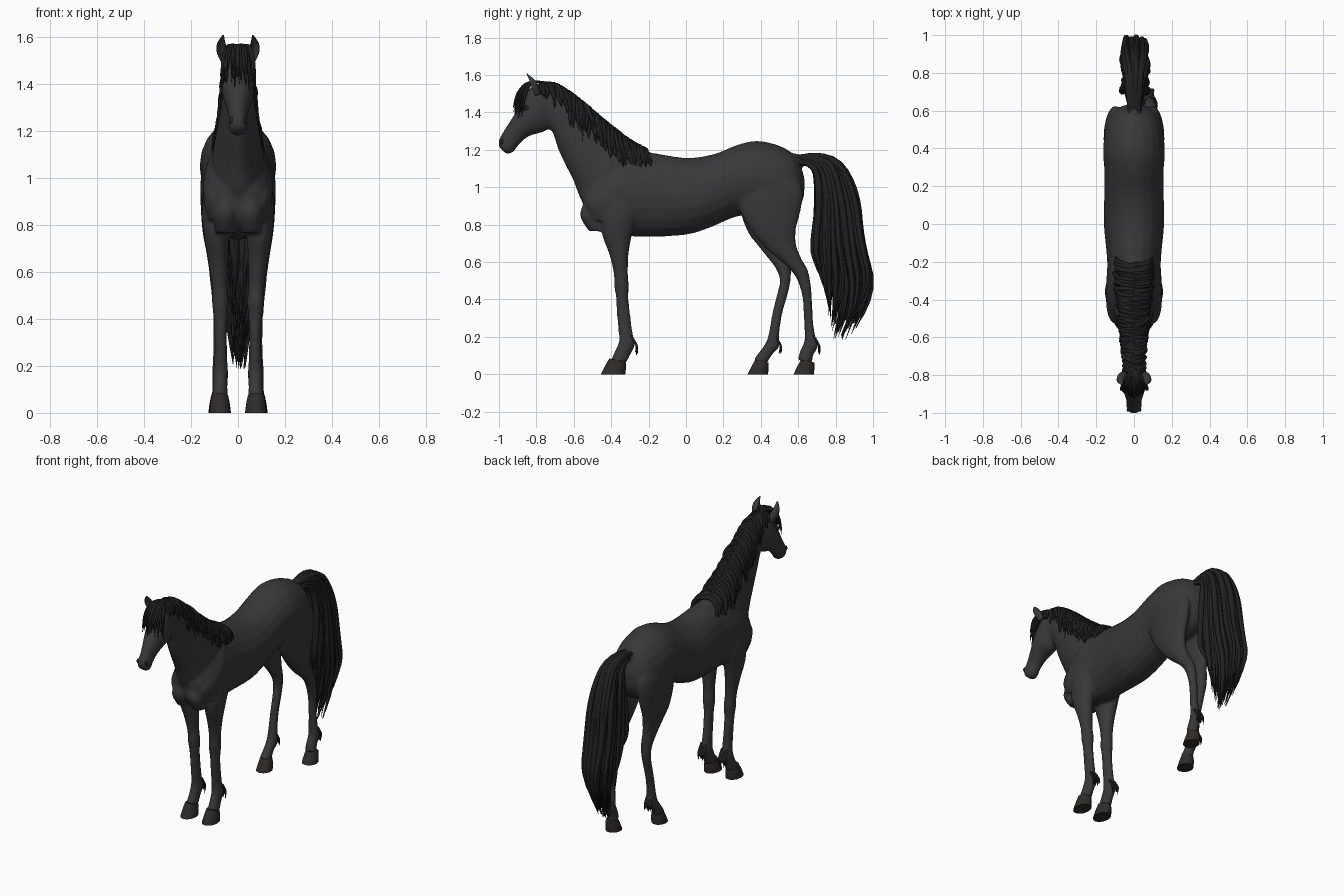
import bpy, bmesh, math, random
from mathutils import Vector

random.seed(4)


def material(name, rgb):
    m = bpy.data.materials.new(name)
    m.diffuse_color = (*rgb, 1)
    return m


COAT = material("coat", (0.04, 0.04, 0.042))
HAIR = material("hair", (0.015, 0.015, 0.016))
HORN = material("horn", (0.028, 0.025, 0.024))


def catmull(p, t):
    """Point on a smooth path through the tuples p, t from 0 to len(p)-1."""
    i = min(int(t), len(p) - 2)
    f = t - i
    a, b, c, d = p[max(i - 1, 0)], p[i], p[i + 1], p[min(i + 2, len(p) - 1)]
    return [0.5 * (2 * v + (w - u) * f + (2 * u - 5 * v + 4 * w - x) * f * f
                   + (3 * v - u - 3 * w + x) * f ** 3) for u, v, w, x in zip(a, b, c, d)]


def loft(bm, stations, side=1, sub=4, n=20, cup=False):
    """Closed skin; a station is (y, z) of one edge, (y, z) of the other, half width, x."""
    st = [s if len(s) == 6 else (*s, 0) for s in stations]
    rings = []
    for k in range((len(st) - 1) * sub + 1):
        ya, za, yb, zb, w, x = catmull(st, k / sub)
        ring = []
        for j in range(n):
            c, s = math.cos(math.tau * j / n), math.sin(math.tau * j / n)
            if cup and c > 0:
                c *= 1 - 1.6 * c * c
            ring.append(bm.verts.new((side * (x + w * s), (ya + yb) / 2 + c * (ya - yb) / 2,
                                      (za + zb) / 2 + c * (za - zb) / 2)))
        rings.append(ring)
    for r, q in zip(rings, rings[1:]):
        for j in range(n):
            bm.faces.new((r[j], r[(j + 1) % n], q[(j + 1) % n], q[j]))
    bm.faces.new(rings[0])
    bm.faces.new(rings[-1])


def finish(bm, name, mat):
    bmesh.ops.recalc_face_normals(bm, faces=bm.faces)
    me = bpy.data.meshes.new(name)
    bm.to_mesh(me)
    bm.free()
    me.materials.append(mat)
    me.shade_smooth()
    ob = bpy.data.objects.new(name, me)
    bpy.context.collection.objects.link(ob)
    return ob


def hair(name, strands):
    """Tapered locks; each strand is (points, radius)."""
    cu = bpy.data.curves.new(name, 'CURVE')
    cu.dimensions = '3D'
    cu.bevel_depth, cu.bevel_resolution, cu.use_fill_caps = 1, 1, True
    for pts, r in strands:
        sp = cu.splines.new('NURBS')
        sp.points.add(len(pts) - 1)
        sp.order_u, sp.use_endpoint_u, sp.resolution_u = 3, True, 4
        for i, p in enumerate(pts):
            f = i / (len(pts) - 1)
            sp.points[i].co = (*p, 1)
            sp.points[i].radius = r * (0.7 + 0.9 * f - 1.52 * f ** 3)
    tmp = bpy.data.objects.new(name + "_guide", cu)
    bpy.context.collection.objects.link(tmp)
    dg = bpy.context.evaluated_depsgraph_get()
    me = bpy.data.meshes.new_from_object(tmp.evaluated_get(dg))
    bpy.data.objects.remove(tmp)
    me.materials.clear()
    me.materials.append(HAIR)
    me.shade_smooth()
    bpy.context.collection.objects.link(bpy.data.objects.new(name, me))


# Body: overlapping lofts fused into one skin
torso = [(-.56, .98, -.545, .87, .05), (-.53, 1.03, -.52, .81, .10), (-.45, 1.12, -.44, .765, .135),
         (-.34, 1.17, -.33, .742, .148), (-.2, 1.185, -.2, .735, .142), (0, 1.157, 0, .746, .16),
         (.15, 1.178, .13, .785, .158), (.27, 1.225, .26, .84, .156), (.38, 1.248, .36, .85, .163),
         (.5, 1.222, .46, .83, .156), (.58, 1.17, .56, .85, .128), (.622, 1.09, .61, .9, .08),
         (.635, 1.03, .63, .95, .03)]
neck = [(-.16, 1.18, -.46, .80, .09), (-.24, 1.205, -.555, .92, .112), (-.34, 1.265, -.60, 1.03, .10),
        (-.46, 1.36, -.645, 1.12, .082), (-.57, 1.455, -.682, 1.2, .068), (-.67, 1.525, -.712, 1.29, .06),
        (-.75, 1.55, -.745, 1.32, .052), (-.80, 1.54, -.79, 1.35, .04)]
head = [(-.76, 1.56, -.72, 1.39, .04), (-.82, 1.545, -.718, 1.33, .06), (-.87, 1.475, -.765, 1.295, .069),
        (-.897, 1.42, -.83, 1.277, .063), (-.937, 1.36, -.875, 1.247, .048), (-.972, 1.305, -.905, 1.212, .039),
        (-.995, 1.265, -.925, 1.187, .041), (-1.003, 1.235, -.955, 1.178, .035), (-.995, 1.21, -.97, 1.186, .02)]
front_leg = [(-.47, .98, -.27, .98, .05, .095), (-.455, .86, -.26, .86, .056, .098),
             (-.45, .75, -.28, .78, .054, .093), (-.41, .64, -.305, .66, .043, .085),
             (-.387, .54, -.31, .54, .034, .078), (-.384, .47, -.305, .47, .036, .075),
             (-.374, .41, -.308, .41, .03, .074), (-.37, .32, -.298, .32, .026, .073),
             (-.36, .22, -.285, .22, .028, .073), (-.36, .17, -.272, .16, .032, .074),
             (-.382, .12, -.30, .10, .03, .075), (-.402, .075, -.32, .06, .035, .077)]
haunch = [(.32, 1.10, .58, 1.08, .06, .085), (.28, .98, .625, .98, .063, .097), (.29, .87, .61, .86, .058, .10)]
hind_back = [(.35, .76, .587, .77, .05, .10), (.44, .66, .59, .69, .041, .095), (.53, .585, .622, .61, .035, .09),
             (.58, .53, .652, .555, .034, .086), (.608, .47, .667, .48, .03, .083),
             (.624, .40, .674, .4, .026, .081), (.63, .30, .678, .3, .025, .08),
             (.634, .21, .69, .21, .029, .079), (.63, .17, .708, .155, .031, .079),
             (.608, .12, .68, .10, .03, .079), (.598, .075, .675, .06, .035, .079)]
hind_fore = [(.33, .76, .58, .77, .05, .10), (.39, .68, .565, .70, .041, .095), (.447, .61, .558, .63, .035, .09),
             (.483, .56, .562, .575, .034, .086), (.502, .50, .559, .50, .03, .083),
             (.487, .43, .542, .42, .026, .081), (.462, .33, .514, .32, .025, .08),
             (.443, .22, .498, .21, .029, .079), (.424, .165, .50, .15, .031, .079),
             (.388, .115, .457, .10, .03, .079), (.358, .075, .435, .06, .035, .079)]
pectoral = [(-.54, .93, -.45, .93, .03, .05), (-.567, .85, -.45, .85, .052, .055), (-.52, .765, -.42, .765, .04, .055)]
shoulder = [(-.33, 1.14, -.24, 1.13, .03, .075), (-.44, 1.02, -.26, 1.0, .05, .095),
            (-.53, .92, -.33, .88, .05, .095), (-.50, .83, -.38, .80, .03, .095)]
dock = [(.52, 1.19, .54, 1.08, .04), (.62, 1.175, .62, 1.11, .032), (.72, 1.165, .70, 1.12, .02)]

bm = bmesh.new()
for part in (torso, neck, head, dock):
    loft(bm, part)
for side, hind in ((1, hind_back), (-1, hind_fore)):
    for part in (front_leg, haunch + hind, pectoral, shoulder):
        loft(bm, part, side)
body = finish(bm, "body", COAT)
fuse = body.modifiers.new("fuse", 'REMESH')
fuse.mode, fuse.voxel_size, fuse.use_smooth_shade = 'VOXEL', 0.009, True
relax = body.modifiers.new("relax", 'SMOOTH')
relax.factor, relax.iterations = 0.5, 6

# Hooves
for label, side, y, heel, xc in (("front_right", 1, -.455, .13, .077), ("front_left", -1, -.455, .13, .077),
                                 ("hind_right", 1, .575, .108, .079), ("hind_left", -1, .33, .108, .079)):
    bm = bmesh.new()
    loft(bm, [(y + .045, .085, y + heel + .003, .062, .035, xc), (y + .022, .045, y + heel + .004, .035, .042, xc),
              (y, 0, y + heel, 0, .047, xc)], side)
    ob = finish(bm, label + "_hoof", HORN)
    bpy.ops.object.select_all(action='DESELECT')
    bpy.context.view_layer.objects.active = ob
    ob.select_set(True)
    bpy.ops.object.shade_smooth_by_angle(angle=math.radians(40))

# Ears, eyes and nostrils
ear = [(-.825, 1.48, -.775, 1.50, .018, .052), (-.845, 1.525, -.788, 1.54, .026, .064),
       (-.853, 1.568, -.81, 1.575, .018, .071), (-.856, 1.607, -.848, 1.607, .003, .063)]
for side, label in ((1, "right"), (-1, "left")):
    bm = bmesh.new()
    loft(bm, ear, side, cup=True)
    finish(bm, label + "_ear", COAT)
    for part, pos, size in (("eye", (.055, -.858, 1.425), (.011, .018, .015)),
                            ("nostril", (.029, -.985, 1.243), (.01, .009, .015))):
        bm = bmesh.new()
        bmesh.ops.create_uvsphere(bm, u_segments=16, v_segments=10, radius=1)
        ob = finish(bm, label + "_" + part, HAIR)
        ob.location, ob.scale = (side * pos[0], pos[1], pos[2]), size

# Mane: locks rooted on the crest, falling to both sides
U = random.uniform
crest = [(-.78, 1.553, .05, .09), (-.70, 1.545, .055, .13), (-.62, 1.50, .062, .17), (-.54, 1.44, .068, .20),
         (-.46, 1.37, .075, .21), (-.38, 1.305, .085, .22), (-.30, 1.245, .09, .18), (-.21, 1.195, .085, .09)]
locks = []
for k in range(170):
    y, z, w, drop = catmull(crest, 7 * (k + U(0, 1)) / 170.01)
    side, drop, drift = (1 if k % 2 else -1), drop * U(.6, 1.1), U(-.01, .05)
    locks.append(([(side * w * fx * U(.92, 1.1), y + drift * f, z + .008 - drop * f) for fx, f in
                   ((-.05, 0), (.4, .06), (.85, .3), (1.02, .6), (1.1, .85), (1.15, 1))], U(.008, .013)))
hair("mane", locks)

# Forelock
locks = []
for k in range(26):
    x, length = U(-.075, .075), U(.6, 1.1)
    locks.append([[(x * f, -.77 + dy * (1 - 4 * abs(x)), 1.562 + dz * length) for f, dy, dz in
                   ((.3, 0, 0), (.6, -.07, .01), (.9, -.12, -.05), (1, -.145, -.12), (1.05, -.155, -.18))], U(.006, .01)])
hair("forelock", locks)

# Tail: locks blended between inner, middle and outer guide lines
guides = [[(.59, 1.13), (.69, 1.14), (.71, .95), (.69, .75), (.67, .60), (.75, .49)],
          [(.59, 1.15), (.75, 1.18), (.81, .95), (.82, .70), (.87, .40), (.80, .19)],
          [(.59, 1.16), (.78, 1.20), (.91, .99), (.945, .70), (1.02, .44), (.91, .27)]]
locks = []
for k in range(90):
    s, x, cut = 2 * k / 89, U(-.065, .08), U(-.02, .09)
    path = catmull(guides_flat := [[c for p in g for c in p] for g in guides], s)
    pts = []
    for i, f in enumerate((.25, .5, .9, 1, .8, .35)):
        pts.append((x * f + U(-.008, .008), path[2 * i] + U(-.01, .01) * (i > 1),
                    path[2 * i + 1] + cut * max(i - 3, 0) / 2))
    locks.append((pts, U(.014, .021)))
hair("tail", locks)

# Feathering behind the fetlocks
locks = []
for side, y, xc in ((1, -.285, .074), (-1, -.285, .074), (1, .69, .079), (-1, .485, .079)):
    for k in range(8):
        x = side * xc + (k - 3.5) * .006
        locks.append(([(x, y - .01, .21), (x, y + .014, .17), (x, y + .025, .145), (x, y + U(.01, .03), U(.10, .125))], .008))
hair("fetlock_feathers", locks)
